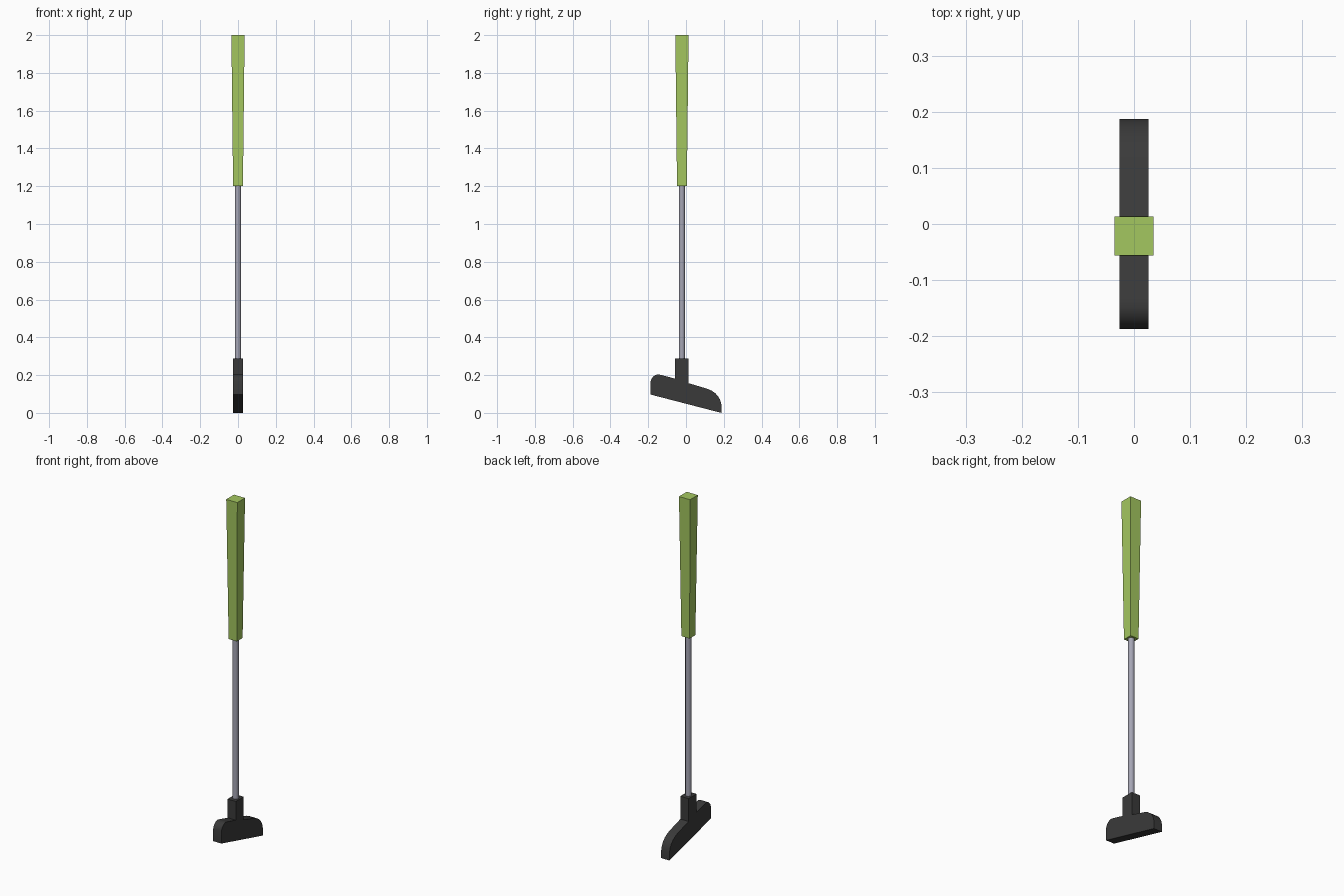
import bpy, bmesh, math

if "Cube" in bpy.data.objects:
    bpy.data.objects.remove(bpy.data.objects["Cube"])


def material(name, rgb):
    m = bpy.data.materials.new(name)
    m.diffuse_color = (*rgb, 1)
    m.use_nodes = True
    m.node_tree.nodes["Principled BSDF"].inputs["Base Color"].default_value = m.diffuse_color
    return m


def finish(name, bm, mat):
    bmesh.ops.recalc_face_normals(bm, faces=bm.faces[:])
    me = bpy.data.meshes.new(name)
    bm.to_mesh(me)
    bm.free()
    me.materials.append(mat)
    ob = bpy.data.objects.new(name, me)
    bpy.context.collection.objects.link(ob)
    return ob


def smooth(ob, angle):
    bpy.ops.object.select_all(action='DESELECT')
    ob.select_set(True)
    bpy.context.view_layer.objects.active = ob
    bpy.ops.object.shade_smooth_by_angle(angle=math.radians(angle))


green = material("lime green", (0.37, 0.57, 0.115))
steel = material("steel grey", (0.38, 0.38, 0.46))
black = material("charcoal", (0.042, 0.042, 0.042))

AXIS_Y = -0.0215  # the shaft sits slightly in front of the centre


def tapered(name, z0, z1, r0, r1, sides, mat):
    """Prism with flat sides facing the axes; r is the half width."""
    bm = bmesh.new()
    k = 1 / math.cos(math.pi / sides)
    rings = []
    for z, r in ((z0, r0), (z1, r1)):
        ring = []
        for i in range(sides):
            a = 2 * math.pi * (i + 0.5) / sides
            ring.append(bm.verts.new((r * k * math.cos(a), AXIS_Y + r * k * math.sin(a), z)))
        rings.append(ring)
    for i in range(sides):
        j = (i + 1) % sides
        bm.faces.new((rings[0][i], rings[0][j], rings[1][j], rings[1][i]))
    bm.faces.new(rings[0])
    bm.faces.new(rings[1])
    return finish(name, bm, mat)


# Grip: square, wider at the top
tapered("grip", 1.2, 2.0, 0.026, 0.035, 4, green)

# Shaft: thin octagonal tube
shaft = tapered("shaft", 0.27, 1.22, 0.0155, 0.0155, 8, steel)
smooth(shaft, 50)

# Head: side profile with rounded heel and toe, plus the upright socket
profile = [
    (-0.187, 0.097), (0.187, 0.004), (0.187, 0.0), (0.187, 0.045),
    (0.181, 0.068), (0.170, 0.088), (0.155, 0.104), (0.137, 0.117), (0.115, 0.127),
    (0.014, 0.157), (0.014, 0.288), (-0.057, 0.288), (-0.057, 0.181),
    (-0.132, 0.201), (-0.148, 0.204), (-0.163, 0.200), (-0.175, 0.191),
    (-0.183, 0.180), (-0.187, 0.167),
]
profile[1:3] = [(0.187, 0.0)]
bm = bmesh.new()
face = bm.faces.new([bm.verts.new((-0.026, y, z)) for y, z in profile])
ext = bmesh.ops.extrude_face_region(bm, geom=[face])
moved = [v for v in ext["geom"] if isinstance(v, bmesh.types.BMVert)]
bmesh.ops.translate(bm, verts=moved, vec=(0.052, 0, 0))
head = finish("putter_head", bm, black)
smooth(head, 35)
